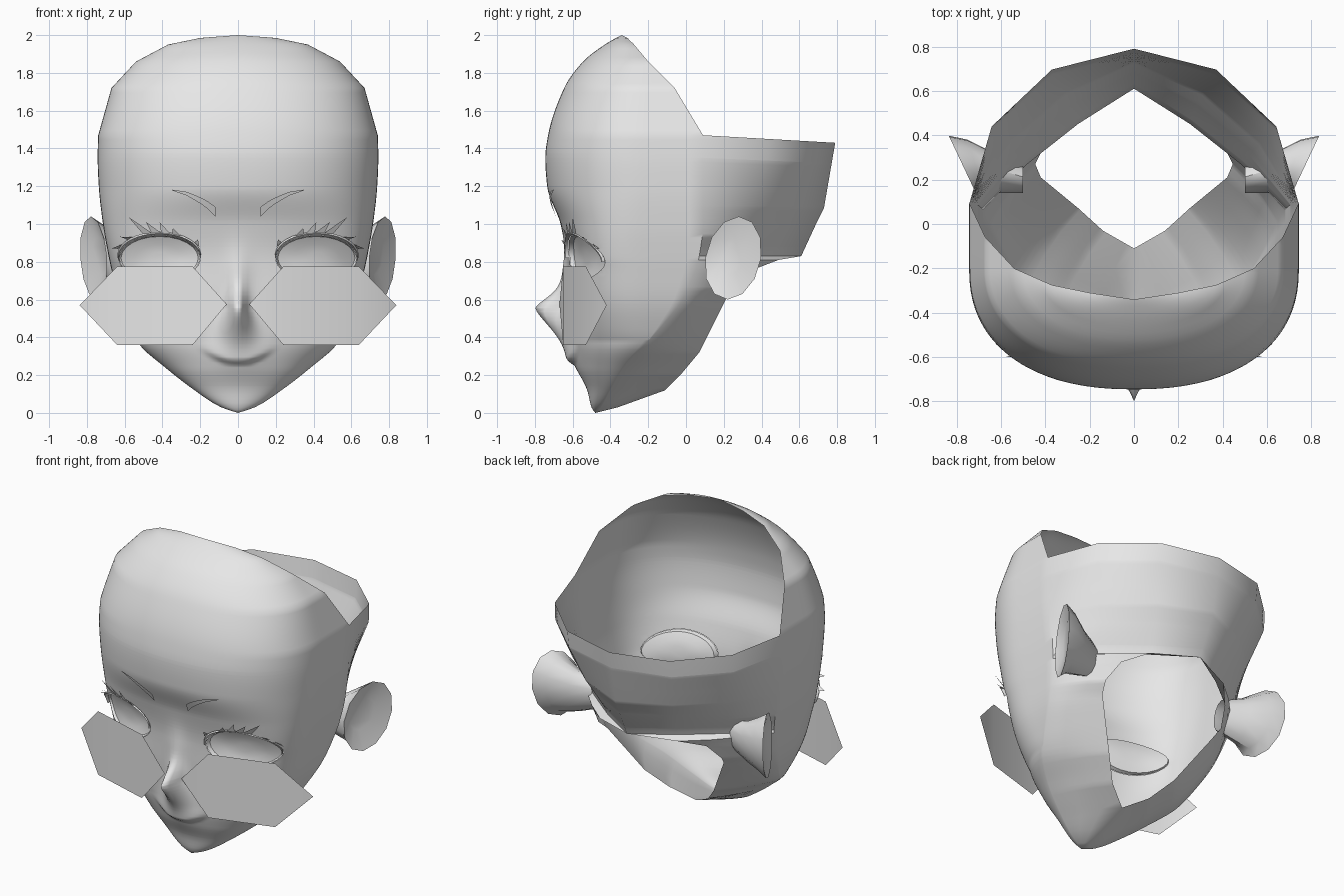
import bpy, bmesh, math

cube = bpy.data.objects.get("Cube")
if cube:
    bpy.data.objects.remove(cube)

def material(name, grey):
    mat = bpy.data.materials.new(name)
    mat.use_nodes = True
    colour = (grey, grey, grey, 1)
    mat.diffuse_color = colour
    mat.node_tree.nodes["Principled BSDF"].inputs["Base Color"].default_value = colour
    return mat

clay = material("pale grey", 0.8)

# Head sections: height, front y, half width, y where the side ends, squareness
SECTIONS = [
    (0, -.48, 0, -.48, 2), (.03, -.5, .09, -.45, 2), (.12, -.52, .23, -.4, 2),
    (.24, -.57, .385, -.33, 2), (.36, -.6, .52, -.22, 2.1), (.47, -.61, .58, -.12, 2.3),
    (.6, -.62, .63, -.02, 2.5), (.76, -.63, .67, .05, 2.7), (.83, -.635, .685, .07, 2.8),
    (1, -.665, .715, .09, 2.6), (1.2, -.735, .737, .09, 2.3), (1.35, -.745, .743, .09, 2.3),
    (1.47, -.73, .74, .09, 2.3), (1.72, -.645, .67, -.06, 2.2), (1.86, -.545, .54, -.2, 2.1),
    (1.95, -.43, .37, -.275, 2), (1.985, -.37, .2, -.31, 2), (2, -.34, 0, -.34, 2)]
# Where each section ends behind: under the chin, neck rim, back of the head
REAR = [(0, 0, -.48), (.03, 0, -.36), (.12, 0, -.11), (.2, .14, -.03), (.32, .25, .07),
        (.6, .42, .21), (.66, .445, .27), (.76, .4, .36), (.81, .28, .49),
        (.83, 0, .61), (1.09, 0, .73), (1.47, 0, .79)]
BAND_TOP = 1.47
EYE_X, EYE_Z, EYE_RX, EYE_RZ = .415, .82, .215, .12

def sample(table, z, col):
    """Interpolate a column: straight along open rims, curved on the face."""
    i = 0
    while i < len(table) - 2 and z >= table[i + 1][0]:
        i += 1
    def slope(k):
        return (table[k + 1][col] - table[k][col]) / (table[k + 1][0] - table[k][0])
    def tangent(k):
        if k == 0 or k == len(table) - 1:
            return slope(min(k, len(table) - 2))
        a, b = slope(k - 1), slope(k)
        return 2 * a * b / (a + b) if a * b > 0 else 0
    h = table[i + 1][0] - table[i][0]
    t = (z - table[i][0]) / h
    p, q = table[i][col], table[i + 1][col]
    if table is REAR or (z >= BAND_TOP and col in (2, 3)):
        return p + (q - p) * t
    ease = t * t * (3 - 2 * t)
    return (p + (q - p) * ease + h * tangent(i) * t * (1 - t) ** 2
            - h * tangent(i + 1) * t * t * (1 - t))

def section(z):
    front, width, side, power = (sample(SECTIONS, z, c) for c in range(1, 5))
    return front, width, min(side, -.2), side, power

def relief(x, z):
    """Nose, lip and eye socket offsets along y."""
    below = max(0, .555 - z)
    reach = .17 if below else .09
    nose = -.18 * math.exp(-(abs(z - .555) / reach) ** 1.5 - (x / (.042 + .3 * below)) ** 2)
    bridge = -.02 * math.exp(-((z - .75) / .12) ** 2 - (x / .06) ** 2)
    above = max(0, z - .25 - 1.9 * x * x)
    lip = -.03 * min(1, above / .03) * math.exp(-(above / .08) ** 2 - (x / .16) ** 4)
    rr = ((x - EYE_X) / EYE_RX) ** 2 + ((z - EYE_Z) / EYE_RZ) ** 2
    return nose + bridge + lip + .02 * math.exp(-rr / 2)

def face_y(x, z):
    front, width, mid, _, power = section(z)
    f = min(1, x / max(width, .001))
    return mid - (mid - front) * (1 - f ** power) ** (1 / power) + relief(x, z)

def finish(name, bm, angle=40):
    """Turn a half mesh into a mirrored, shaded object."""
    mesh = bpy.data.meshes.new(name)
    bm.to_mesh(mesh)
    bm.free()
    obj = bpy.data.objects.new(name, mesh)
    bpy.context.collection.objects.link(obj)
    mesh.materials.append(clay)
    mod = obj.modifiers.new("Mirror", "MIRROR")
    mod.use_clip = True
    mod.merge_threshold = .0005
    bpy.ops.object.select_all(action="DESELECT")
    obj.select_set(True)
    bpy.context.view_layer.objects.active = obj
    bpy.ops.object.shade_smooth_by_angle(angle=math.radians(angle))

def grid(bm, rows, closed=False):
    """Skin equal-length rows of points with quads."""
    verts = [[bm.verts.new(p) for p in row] for row in rows]
    for a, b in zip(verts, verts[1:]):
        n = len(a)
        for j in range(n if closed else n - 1):
            k = (j + 1) % n
            bm.faces.new((a[j], a[k], b[k], b[j]))
    return verts

# Head shell: face and back band share one set of rows
heights = set()
for table in (SECTIONS, REAR):
    for a, b in zip(table, table[1:]):
        steps = math.ceil((b[0] - a[0]) / .025)
        heights.update(round(a[0] + (b[0] - a[0]) * i / steps, 4) for i in range(steps + 1))
heights = sorted(heights)
COLS, SIDE, BACK = 36, 4, 3

def front_row(z):
    front, width, mid, side, power = section(z)
    row = []
    for j in range(COLS + 1):
        phi = math.pi / 2 * (j / COLS) ** (power / 2)
        x = width * math.sin(phi) ** (2 / power)
        y = mid - (mid - front) * max(0, math.cos(phi)) ** (2 / power)
        row.append((x, y + relief(x, z), z))
    # Flat side of the head
    start = row[-1][1]
    row += [(width, start + (side - start) * j / SIDE, z) for j in range(1, SIDE + 1)]
    return row

def back_row(z):
    wx, wy, _ = front_row(z)[-1]
    ex, ey = sample(REAR, z, 1), sample(REAR, z, 2)
    bulge = min(1, max(.2, (z - .75) / .6))
    row = []
    for j in range(BACK + 1):
        t = j / BACK
        c = (1 - t) * (1 - bulge) + math.cos(math.pi / 2 * t) * bulge
        s = t * (1 - bulge) + math.sin(math.pi / 2 * t) * bulge
        drop = .04 * s * max(0, z - 1) / (BAND_TOP - 1)
        row.append((ex + (wx - ex) * c, wy + (ey - wy) * s, z - drop))
    return row

bm = bmesh.new()
grid(bm, [front_row(z) for z in heights])
grid(bm, [back_row(z) for z in heights if z <= BAND_TOP])
bmesh.ops.remove_doubles(bm, verts=bm.verts, dist=.0008)

# Eye opening
def eye_radius(p):
    return math.hypot((p.x - EYE_X) / EYE_RX, (p.z - EYE_Z) / EYE_RZ)

hole = [f for f in bm.faces
        if f.calc_center_median().y < -.2 and eye_radius(f.calc_center_median()) < 1]
bmesh.ops.delete(bm, geom=hole, context="FACES")
for v in bm.verts:
    r = eye_radius(v.co)
    if v.is_boundary and v.co.y < -.2 and .6 < r < 1.4:
        v.co.x = EYE_X + (v.co.x - EYE_X) / r
        v.co.z = EYE_Z + (v.co.z - EYE_Z) / r
        v.co.y = face_y(v.co.x, v.co.z)
bmesh.ops.recalc_face_normals(bm, faces=bm.faces)
finish("head_shell", bm)

# Ears: dished front, rim, and a neck that runs into the head
def ear_ring(x, lean, y, z, ry, rz, count=12):
    ring = []
    for i in range(count):
        a = math.tau * i / count
        back = math.cos(a) + .2 * math.sin(a)
        ring.append((x + lean * back, y + ry * back, z + rz * math.sin(a)))
    return ring

bm = bmesh.new()
rings = grid(bm, [ear_ring(.73, .04, .24, .83, .07, .1),
                  ear_ring(.765, .07, .25, .82, .148, .22),
                  ear_ring(.71, .04, .25, .82, .13, .18),
                  ear_ring(.62, .01, .23, .8, .09, .14),
                  ear_ring(.5, 0, .2, .8, .06, .1)], closed=True)
bm.faces.new(rings[0])
bmesh.ops.recalc_face_normals(bm, faces=bm.faces)
finish("ears", bm)

# Lenses: thin bent hexagons
bm = bmesh.new()
inner, outer = bm.verts.new((.06, -.67, .575)), bm.verts.new((.838, -.42, .57))
tl, tr, br, bl = [bm.verts.new(p) for p in (
    (.24, -.65, .775), (.64, -.53, .775), (.64, -.53, .36), (.24, -.65, .36))]
for face in ((inner, bl, tl), (bl, br, tr, tl), (br, outer, tr)):
    bm.faces.new(face)
finish("lenses", bm)

def eye_point(degrees, r, lift):
    a = math.radians(degrees)
    x, z = EYE_X + EYE_RX * r * math.cos(a), EYE_Z + EYE_RZ * r * math.sin(a)
    return x, face_y(x, z) - lift, z

# Eyes: shallow dishes set behind the openings
bm = bmesh.new()
dish = [[eye_point(d, r, -depth) for d in range(0, 360, 15)]
        for r, depth in ((1, .002), (.95, .025), (.6, .04), (.25, .045))]
rings = grid(bm, dish, closed=True)
bm.faces.new(rings[-1])
finish("eyes", bm)

# Eyelashes: a tapered lid strip with spikes leaning outward
bm = bmesh.new()
lid = []
for d in range(-10, 181, 10):
    thick = .16 * math.sin(math.radians((d + 12) / 194 * 180))
    edge = eye_point(d, 1, 0)
    rest = [eye_point(d, 1 + thick * k, 0) for k in (.5, 1)]
    lid.append([edge] + [(p[0], edge[1] - out, p[2]) for p, out in zip(rest, (.02, .015))])
grid(bm, lid)
for d, length in ((26, .1), (50, .2), (73, .8), (84, .48), (96, .43), (110, .2), (145, .1)):
    root = [eye_point(d - 4, 1.1, .015), eye_point(d + 8, 1.1, .015)]
    tip = eye_point(d - 6, 1.15 + length, 0)
    bm.faces.new([bm.verts.new(p) for p in (*root, (tip[0], root[0][1] - .02, tip[2]))])
finish("eyelashes", bm)

# Eyebrows: slim tapered strips on the forehead
bm = bmesh.new()
brow = []
for x, z, half in ((.12, 1.065, .026), (.16, 1.1, .02), (.2, 1.125, .016),
                   (.27, 1.16, .01), (.35, 1.18, .002)):
    brow.append([(x, face_y(x, z + s) - .014, z + s) for s in (half, -half)])
grid(bm, brow)
finish("eyebrows", bm)
